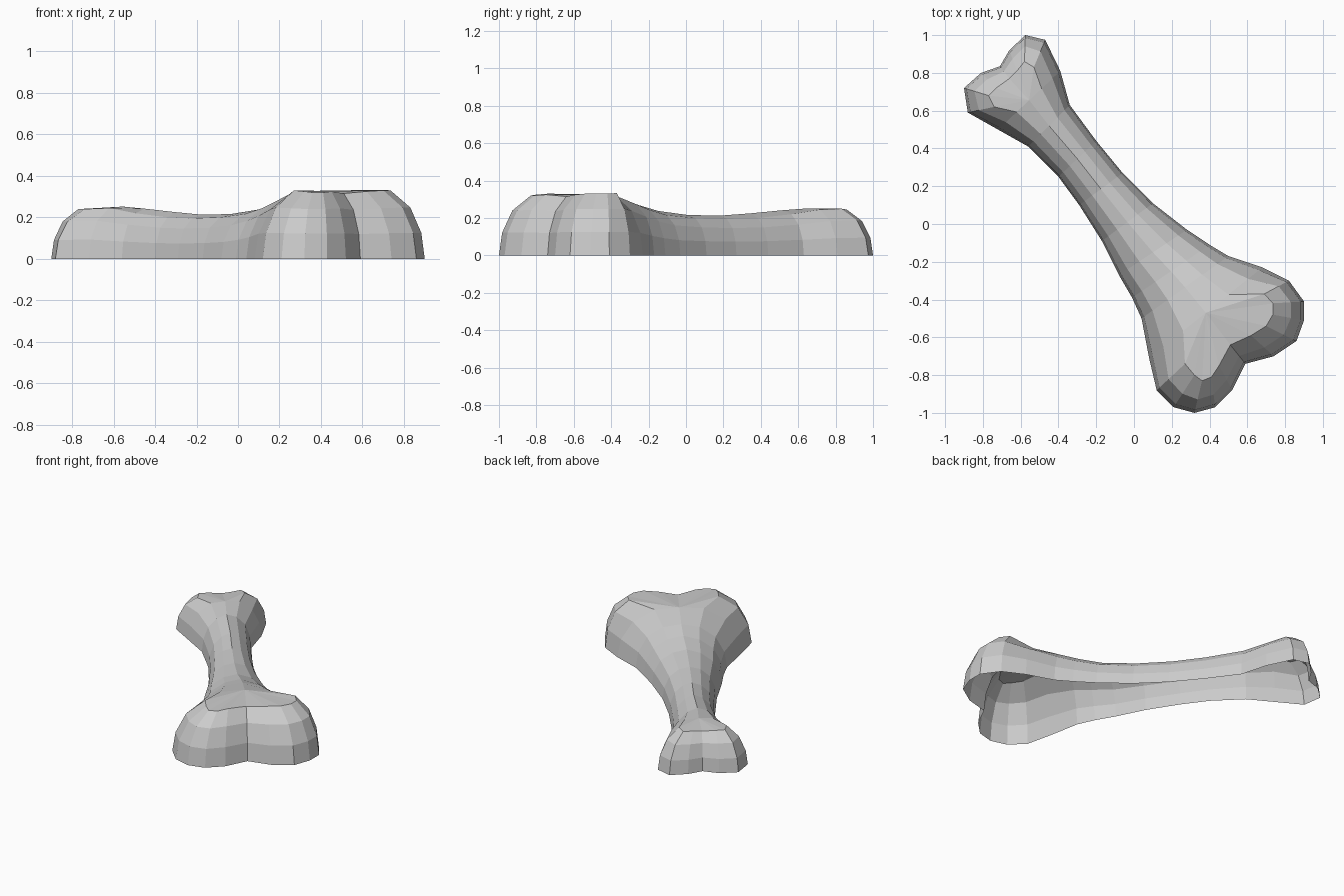
import bpy, bmesh
from mathutils import Vector

if "Cube" in bpy.data.objects:
    bpy.data.objects.remove(bpy.data.objects["Cube"])

# Shaft stations, small end to large end: left x,y, right x,y, shoulder z, crest z
STATIONS = [
    (-.72, .50, -.39, .81, .245, .252),
    (-.56, .41, -.34, .63, .220, .242),
    (-.40, .25, -.20, .44, .200, .225),
    (-.29, .10, -.06, .27, .195, .213),
    (-.17, -.09, .10, .11, .200, .216),
    (-.08, -.27, .28, -.03, .215, .238),
    (-.01, -.39, .40, -.11, .243, .268),
    (.04, -.50, .50, -.17, .275, .295),
    (.08, -.71, .68, -.23, .318, .328),
]
# Two-lobed ends: floor x,y, then shoulder x,y,z
LARGE_END = [
    (.12, -.88, .27, -.74, .33),
    (.21, -.97, .32, -.80, .325),
    (.32, -1.0, .36, -.83, .32),
    (.43, -.97, .41, -.81, .32),
    (.52, -.88, .45, -.75, .325),
    (.59, -.74, .51, -.64, .315),
    (.74, -.70, .62, -.59, .325),
    (.86, -.62, .70, -.54, .33),
    (.90, -.51, .735, -.48, .33),
    (.90, -.41, .735, -.42, .33),
    (.82, -.30, .69, -.37, .333),
]
SMALL_END = [
    (-.47, .975, -.53, .83, .25),
    (-.575, 1.0, -.58, .86, .245),
    (-.66, .92, -.62, .81, .24),
    (-.71, .835, -.66, .77, .235),
    (-.81, .80, -.73, .72, .24),
    (-.90, .72, -.77, .68, .24),
    (-.88, .59, -.74, .62, .24),
]
# Wall profile: inward fraction, height fraction
PROFILE = [(0, 0), (.10, .38), (.42, .75), (1, 1)]
SHOULDER = .3


def side(station, flip):
    a, b = Vector(station[0:2]), Vector(station[2:4])
    if flip:
        a, b = b, a
    inner = a.lerp(b, SHOULDER)
    return (a.x, a.y, inner.x, inner.y, station[4])


# Closed outline, counter-clockwise from above
outline = ([side(s, False) for s in STATIONS] + LARGE_END
           + [side(s, True) for s in reversed(STATIONS)] + SMALL_END)

bm = bmesh.new()
rings = []
for inward, up in PROFILE:
    rings.append([bm.verts.new((ox + (ix - ox) * inward, oy + (iy - oy) * inward, z * up))
                  for ox, oy, ix, iy, z in outline])
n = len(outline)

# Rounded walls, open underneath
for low, high in zip(rings, rings[1:]):
    for i in range(n):
        j = (i + 1) % n
        bm.faces.new((low[i], low[j], high[j], high[i]))

# Crest along the shaft
top = rings[-1]
crest = [bm.verts.new(((s[0] + s[2]) / 2, (s[1] + s[3]) / 2, s[5])) for s in STATIONS]
m = len(STATIONS)
last_right = 2 * m + len(LARGE_END) - 1
for i in range(m - 1):
    r = last_right - i
    bm.faces.new((top[i], top[i + 1], crest[i + 1], crest[i]))
    bm.faces.new((crest[i], crest[i + 1], top[r - 1], top[r]))


# Fans over both knobbly ends
def fan(centre, start, count):
    for i in range(start, start + count):
        bm.faces.new((centre, top[i % n], top[(i + 1) % n]))


fan(crest[-1], m - 1, len(LARGE_END) + 1)
fan(crest[0], last_right, len(SMALL_END) + 1)

mesh = bpy.data.meshes.new("bone")
bm.to_mesh(mesh)
bm.free()
bpy.context.collection.objects.link(bpy.data.objects.new("bone", mesh))
